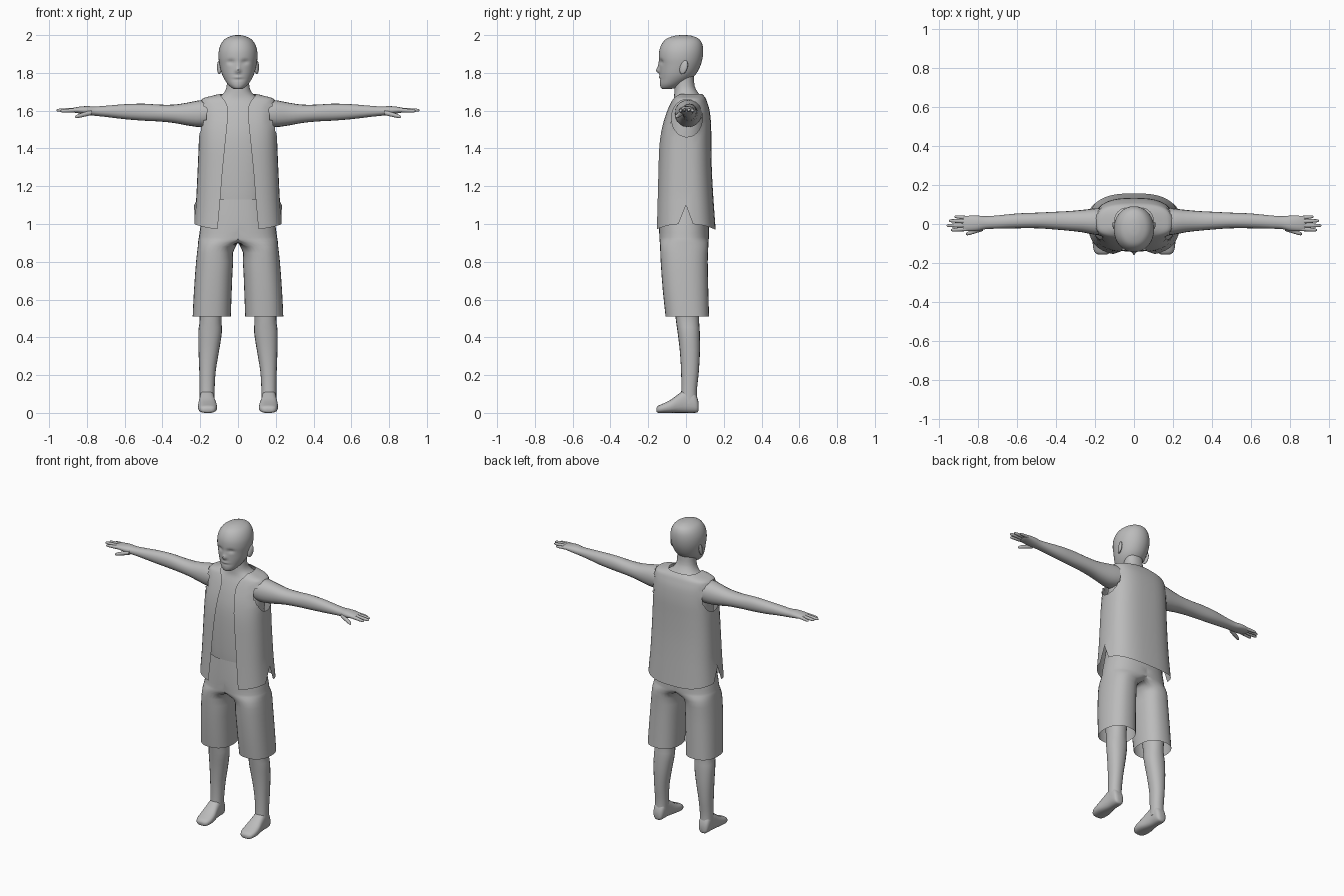
import bpy, bmesh, math
from mathutils import Vector

if "Cube" in bpy.data.objects:
    bpy.data.objects.remove(bpy.data.objects["Cube"])

grey = bpy.data.materials.new("plain_grey")
grey.diffuse_color = (0.5, 0.5, 0.5, 1)
grey.use_nodes = True
grey.node_tree.nodes["Principled BSDF"].inputs["Base Color"].default_value = grey.diffuse_color


def resample(rows, k):
    """Catmull-Rom interpolation between cross-section rows."""
    out = []
    for i in range(len(rows) - 1):
        p0, p1, p2 = rows[max(i - 1, 0)], rows[i], rows[i + 1]
        p3 = rows[min(i + 2, len(rows) - 1)]
        for s in range(k):
            t = s / k
            out.append([0.5 * (2 * b + (c - a) * t + (2 * a - 5 * b + 4 * c - d) * t * t
                               + (3 * b - a - 3 * c + d) * t ** 3)
                        for a, b, c, d in zip(p0, p1, p2, p3)])
    out.append(list(rows[-1]))
    return out


def power(v, e):
    return math.copysign(abs(v) ** e, v)


def finish(name, bm, mirror=False, angle=50):
    bmesh.ops.recalc_face_normals(bm, faces=bm.faces)
    me = bpy.data.meshes.new(name)
    bm.to_mesh(me)
    bm.free()
    me.materials.append(grey)
    ob = bpy.data.objects.new(name, me)
    bpy.context.collection.objects.link(ob)
    bpy.ops.object.select_all(action='DESELECT')
    ob.select_set(True)
    bpy.context.view_layer.objects.active = ob
    bpy.ops.object.shade_smooth_by_angle(angle=math.radians(angle))
    if mirror:
        ob.modifiers.new("mirror", 'MIRROR').merge_threshold = 0.0005
    return ob


def skin(rings, closed=True, caps=(True, True)):
    """Join rings of points into a surface."""
    bm = bmesh.new()
    vs = [[bm.verts.new(p) for p in r] for r in rings]
    n = len(vs[0])
    for a, b in zip(vs, vs[1:]):
        for j in range(n if closed else n - 1):
            k = (j + 1) % n
            bm.faces.new((a[j], a[k], b[k], b[j]))
    if closed:
        for use, r in zip(caps, (vs[0], vs[-1])):
            if use:
                bm.faces.new(r)
    return bm


def loft(rows, axis='z', n=20, k=3, e=2.2, caps=(True, True)):
    """Rows are (position, low1, high1, low2, high2) along an axis."""
    rings = []
    for t, l1, h1, l2, h2 in resample(rows, k):
        ring = []
        for j in range(n):
            a = 2 * math.pi * j / n
            u = (l1 + h1) / 2 + (h1 - l1) / 2 * power(math.cos(a), 2 / e)
            v = (l2 + h2) / 2 + (h2 - l2) / 2 * power(math.sin(a), 2 / e)
            ring.append({'x': (t, u, v), 'y': (u, t, v), 'z': (u, v, t)}[axis])
        rings.append(ring)
    return skin(rings, True, caps)


# shirt and neck
finish("shirt_and_neck", loft([(z, -w, w, f, b) for z, w, f, b in [
    (1.04, .16, -.12, .1), (1.13, .165, -.13, .1), (1.3, .17, -.132, .105),
    (1.45, .175, -.125, .115), (1.55, .178, -.105, .115), (1.62, .17, -.082, .105),
    (1.66, .12, -.066, .09), (1.69, .078, -.062, .068), (1.73, .06, -.06, .046),
    (1.8, .058, -.055, .04)]], n=32))

# head, with sockets, nose, lips and chin pushed in or out of the face
bm = loft([(z, -w, w, f, b) for z, w, f, b in [
    (1.715, .02, -.125, -.08), (1.722, .035, -.133, -.05), (1.74, .054, -.138, -.015),
    (1.77, .074, -.138, .03), (1.8, .087, -.139, .057), (1.84, .097, -.14, .077),
    (1.88, .103, -.144, .088), (1.92, .101, -.141, .091), (1.955, .089, -.127, .085),
    (1.98, .068, -.104, .068), (1.995, .036, -.066, .035), (2.0, .01, -.03, 0)]],
    n=56, k=5, e=2.05)
features = [(.0, 1.812, .012, .014, .018), (0, 1.835, .009, .022, .008),
            (.038, 1.858, .018, .012, -.011), (-.038, 1.858, .018, .012, -.011),
            (0, 1.777, .022, .008, .006), (0, 1.766, .03, .004, -.004)]
for v in bm.verts:
    if v.co.y < -.04:
        x, z = v.co.x, v.co.z
        v.co.y -= sum(d * math.exp(-((x - fx) / sx) ** 2 - ((z - fz) / sz) ** 2)
                      for fx, fz, sx, sz, d in features)
finish("head", bm, angle=80)

# ears
bm = bmesh.new()
bmesh.ops.create_uvsphere(bm, u_segments=16, v_segments=10, radius=1)
for v in bm.verts:
    x, y, z = v.co
    v.co = (.099 + .011 * x + .006 * y, -.012 + .021 * y + .008 * z, 1.83 + .037 * z)
finish("ear", bm, True)

# arm and palm
finish("arm", loft([
    (.14, -.06, .085, 1.52, 1.655), (.2, -.055, .08, 1.513, 1.655), (.27, -.042, .072, 1.522, 1.642),
    (.34, -.034, .066, 1.535, 1.632), (.42, -.027, .062, 1.543, 1.632), (.5, -.022, .058, 1.547, 1.637),
    (.6, -.022, .054, 1.555, 1.634), (.7, -.024, .044, 1.567, 1.626), (.76, -.026, .04, 1.573, 1.622),
    (.8, -.035, .043, 1.578, 1.624), (.84, -.037, .043, 1.585, 1.621), (.872, -.034, .038, 1.591, 1.615),
    (.88, -.02, .025, 1.597, 1.61)], 'x'), True)

# fingers and thumb: base point, tip point, radius
for name, a, b, r in [("little_finger", (.85, .031, 1.603), (.922, .038, 1.598), .009),
                      ("ring_finger", (.85, .013, 1.605), (.95, .017, 1.602), .010),
                      ("middle_finger", (.85, -.007, 1.605), (.962, -.008, 1.602), .010),
                      ("index_finger", (.85, -.025, 1.603), (.94, -.031, 1.598), .010),
                      ("thumb", (.775, -.022, 1.59), (.862, -.052, 1.567), .012)]:
    rows = []
    for t, s in [(0, 1.1), (.4, 1.05), (.75, .9), (.93, .7), (1, .25)]:
        x, y, z = Vector(a).lerp(Vector(b), t)
        rows.append((x, y - r * s, y + r * s, z - r * s, z + r * s))
    finish(name, loft(rows, 'x', 10, 2), True)

# shorts: half shell that is cut off at the centre line and mirrored
rings = []
for z, cx, w, f, b in resample([
        (1.13, 0, .17, -.136, .106), (1.05, 0, .185, -.14, .116), (.98, 0, .2, -.142, .121),
        (.93, .02, .187, -.141, .121), (.915, .045, .165, -.14, .12), (.88, .113, .1, -.137, .118),
        (.8, .124, .098, -.134, .115), (.65, .133, .1, -.123, .118), (.51, .139, .101, -.108, .122)], 2):
    ring = []
    for j in range(32):
        a = 2 * math.pi * j / 32
        ring.append((max(0, cx + w * power(math.cos(a), .85)),
                     (f + b) / 2 + (b - f) / 2 * power(math.sin(a), .85), z))
    rings.append(ring)
bm = skin(rings, True, (False, False))
inner = [f for f in bm.faces if all(v.co.x < .0005 for v in f.verts)]
bmesh.ops.delete(bm, geom=inner, context='FACES')
finish("shorts", bm, True)

# lower legs and feet
finish("leg", loft([
    (.72, .07, .215, -.08, .08), (.51, .087, .203, -.056, .07), (.43, .085, .21, -.045, .073),
    (.33, .1, .209, -.033, .074), (.22, .118, .205, -.026, .068), (.12, .124, .203, -.025, .058),
    (.05, .125, .203, -.03, .06)]), True)
finish("foot", loft([
    (-.157, .14, .182, .006, .026), (-.147, .122, .2, 0, .038), (-.12, .112, .21, 0, .05),
    (-.08, .112, .212, 0, .07), (-.04, .12, .207, 0, .1), (0, .126, .203, 0, .125),
    (.04, .128, .202, 0, .115), (.06, .136, .195, .003, .08), (.067, .15, .18, .015, .05)],
    'y', e=2.6), True)

# open vest: half shell from the front edge to the middle of the back
profile = resample([  # height, half width, front, back, front edge x
    (.97, .232, -.162, .157, .108), (1.12, .222, -.156, .146, .095), (1.28, .214, -.15, .137, .082),
    (1.42, .208, -.143, .134, .068), (1.52, .205, -.126, .133, .058), (1.6, .202, -.1, .125, .052),
    (1.645, .2, -.08, .112, .065), (1.665, .185, -.068, .104, .08), (1.678, .14, -.056, .095, .09),
    (1.688, .1, -.048, .086, .094)], 3)
profile = [profile[0]] + profile[3:]
rings = []
for i, (z, w, f, b, edge) in enumerate(profile):
    e = 2.7
    a0 = -math.acos(min(1, edge / w) ** (e / 2))
    ring = []
    for a in [a0 * (1 - j / 8) for j in range(8)] + [math.pi / 2 * j / 11 for j in range(12)]:
        x = w * max(0, math.cos(a)) ** (2 / e)
        y = (b if a > 0 else -f) * power(math.sin(a), 2 / e)
        h = z
        if i == 0:  # curved hem with a side slit
            h = 1.1 if abs(a) < 1e-6 else z + .03 * (x / w) ** 3
        ring.append((x, y, h))
    rings.append(ring)
bm = skin(rings, False)


def hole(co):
    return math.hypot((co.y - .005) / .082, (co.z - 1.56) / .1)


# armhole, with its rim pulled to an even oval
cut = [f for f in bm.faces if f.calc_center_median().x > .15 and hole(f.calc_center_median()) < 1]
rim = {v for f in cut for v in f.verts}
bmesh.ops.delete(bm, geom=cut, context='FACES')
for v in rim:
    if v.is_valid:
        q = hole(v.co)
        v.co.y = .005 + (v.co.y - .005) / q
        v.co.z = 1.56 + (v.co.z - 1.56) / q
finish("vest", bm, True)
